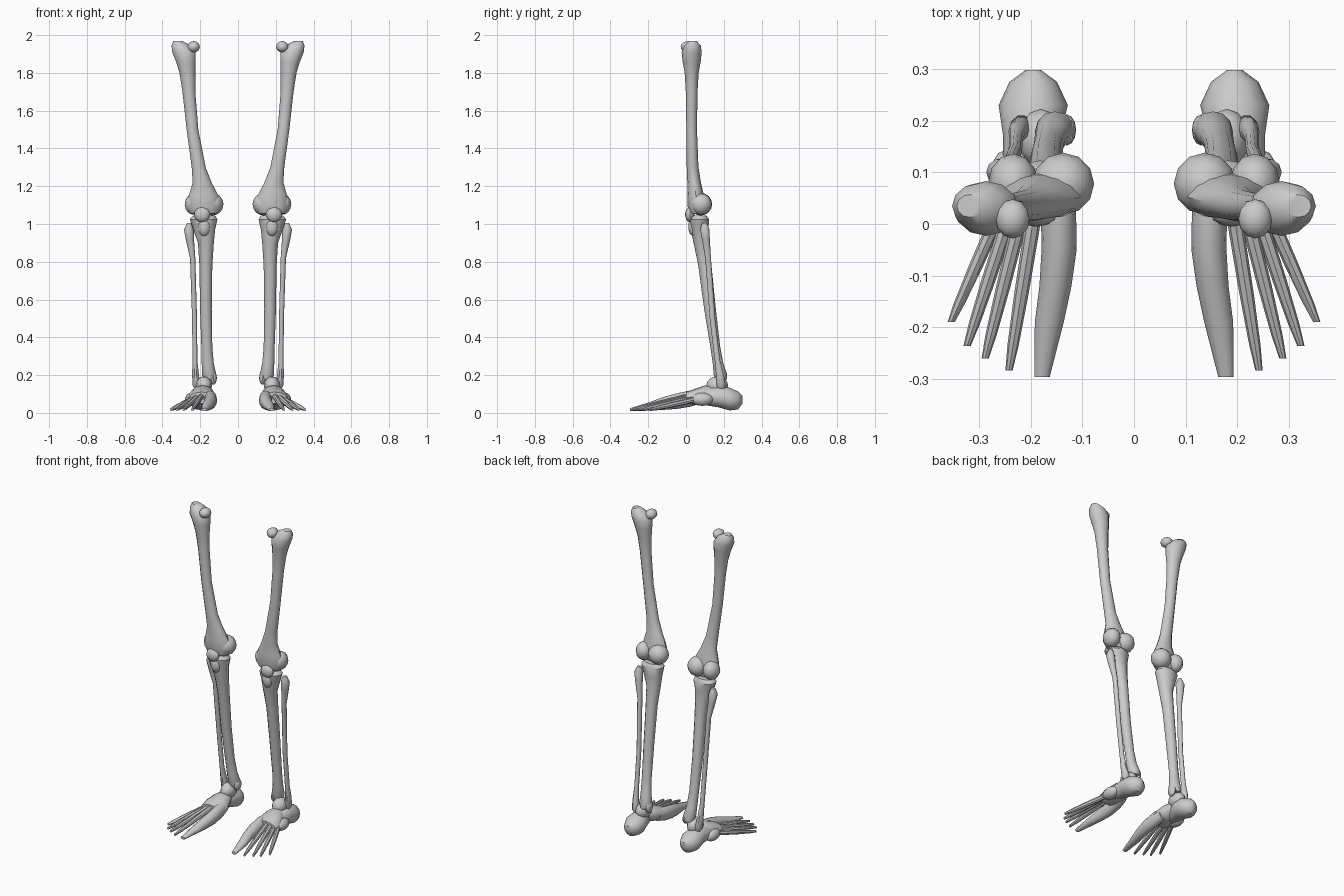
import bpy, bmesh
from math import cos, sin, tau
from mathutils import Matrix


def loft(bm, rows, axis="z", n=12):
    """Skin elliptical rings (x, y, z, rx, r2) stacked along z or y."""
    rings = []
    for x, y, z, ra, rb in rows:
        ring = []
        for i in range(n):
            a, b = ra * cos(tau * i / n), rb * sin(tau * i / n)
            ring.append(bm.verts.new((x + a, y + b, z) if axis == "z" else (x + a, y, z + b)))
        rings.append(ring)
    for r, s in zip(rings, rings[1:]):
        for i in range(n):
            j = (i + 1) % n
            bm.faces.new((r[i], r[j], s[j], s[i]))
    bm.faces.new(rings[0])
    bm.faces.new(rings[-1])


def blob(bm, centre, radii):
    m = Matrix.Translation(centre) @ Matrix.Diagonal((*radii, 1))
    bmesh.ops.create_uvsphere(bm, u_segments=12, v_segments=8, radius=1, matrix=m)


def bone(name, rows=(), axis="z", blobs=(), n=12):
    """One bone on the +x side, mirrored to the other leg."""
    bm = bmesh.new()
    if rows:
        loft(bm, rows, axis, n)
    for c, r in blobs:
        blob(bm, c, r)
    bmesh.ops.recalc_face_normals(bm, faces=bm.faces)
    me = bpy.data.meshes.new(name)
    bm.to_mesh(me)
    bm.free()
    ob = bpy.data.objects.new(name, me)
    bpy.context.collection.objects.link(ob)
    mod = ob.modifiers.new("mirror", "MIRROR")
    mod.use_mirror_merge = False
    bpy.ops.object.select_all(action="DESELECT")
    ob.select_set(True)
    bpy.context.view_layer.objects.active = ob
    bpy.ops.object.shade_smooth_by_angle(angle=0.7)
    return ob


# Thigh bone: trochanter, slanted shaft, two knee condyles
bone("femur", [
    (.318, .035, 1.968, .025, .022), (.302, .035, 1.945, .050, .043),
    (.286, .030, 1.910, .062, .053), (.276, .030, 1.860, .052, .048),
    (.268, .030, 1.800, .042, .037), (.260, .030, 1.700, .034, .031),
    (.241, .030, 1.500, .031, .028), (.208, .035, 1.300, .037, .031),
    (.190, .043, 1.220, .050, .036), (.182, .052, 1.150, .078, .043),
    (.180, .055, 1.090, .090, .046), (.180, .057, 1.055, .070, .036),
], blobs=[
    ((.137, .078, 1.105), (.060, .060, .060)),
    ((.234, .080, 1.105), (.048, .056, .056)),
])
bone("femur_head", blobs=[((.235, .010, 1.938), (.033, .038, .030))])

# Kneecap
bone("kneecap", blobs=[((.190, .020, 1.050), (.042, .025, .040))])

# Shin bone leaning back to the ankle
bone("tibia", [
    (.180, .070, 1.045, .058, .038), (.182, .070, 1.025, .073, .053),
    (.179, .072, .970, .058, .046), (.170, .080, .900, .042, .040),
    (.170, .100, .780, .034, .035), (.170, .127, .550, .031, .031),
    (.165, .155, .350, .029, .026), (.160, .170, .260, .032, .028),
    (.153, .182, .205, .038, .036), (.152, .185, .175, .030, .030),
], blobs=[
    ((.180, .040, .985), (.034, .028, .050)),
    ((.130, .182, .185), (.018, .030, .036)),
])

# Thin outer leg bone
bone("fibula", [
    (.258, .098, 1.005, .012, .014), (.260, .100, .970, .026, .026),
    (.255, .105, .920, .022, .022), (.240, .117, .820, .014, .016),
    (.230, .140, .500, .013, .015), (.228, .166, .280, .013, .015),
    (.225, .180, .200, .018, .022), (.218, .186, .145, .022, .025),
    (.215, .186, .120, .010, .012),
], n=10)

# Ankle and heel
bone("talus", blobs=[((.180, .165, .145), (.043, .058, .048))])
bone("heel", [
    (.195, .298, .070, .015, .022), (.195, .275, .066, .046, .048),
    (.195, .230, .073, .067, .060), (.198, .175, .085, .056, .056),
    (.208, .110, .085, .046, .045), (.222, .060, .080, .030, .030),
], "y")

# Midfoot block
bone("midfoot", [
    (.185, .150, .105, .035, .035), (.188, .100, .098, .062, .048),
    (.190, .040, .085, .075, .040), (.192, .000, .080, .068, .030),
], "y", blobs=[((.245, .085, .072), (.036, .060, .035))])

# Big toe
bone("big_toe", [
    (.152, .080, .085, .030, .035), (.146, .020, .075, .034, .043),
    (.145, -.050, .062, .034, .041), (.152, -.120, .050, .031, .034),
    (.164, -.190, .035, .028, .023), (.178, -.296, .017, .015, .008),
], "y")

# Four slim toes fanning outwards
for i, (x0, z0, x1, y1) in enumerate([
        (.188, .098, .242, -.284), (.210, .092, .288, -.260),
        (.230, .082, .323, -.236), (.248, .070, .354, -.190)]):
    rows = []
    for t, r in ((0, .013), (.2, .015), (.55, .014), (.85, .011), (1, .007)):
        rows.append((x0 + (x1 - x0) * t, .05 + (y1 - .05) * t,
                     z0 + (.017 - z0) * t, r, r))
    bone(f"toe_{i + 2}", rows, "y", n=8)
